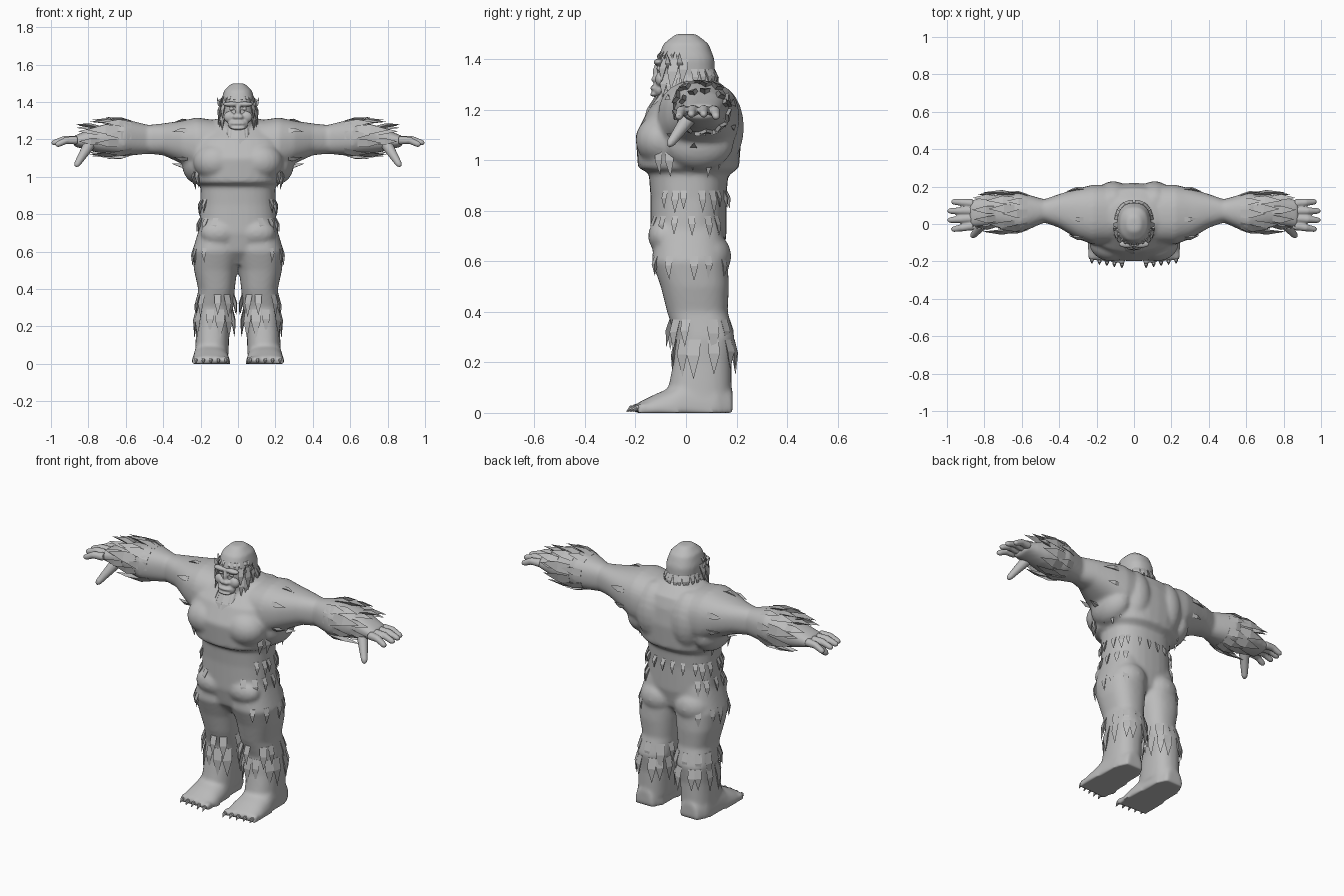
import bpy, bmesh, math, random
from mathutils import Vector, Matrix

random.seed(4)
if "Cube" in bpy.data.objects:
    bpy.data.objects.remove(bpy.data.objects["Cube"])

GREY = (0.5, 0.5, 0.5, 1)
grey = bpy.data.materials.new("grey_fur")
grey.use_nodes = True
grey.diffuse_color = GREY
grey.node_tree.nodes["Principled BSDF"].inputs["Base Color"].default_value = GREY


def finish(bm, name, voxel=None):
    """Turn a bmesh into a mirrored object, optionally fused into one smooth skin."""
    bmesh.ops.recalc_face_normals(bm, faces=bm.faces)
    mesh = bpy.data.meshes.new(name)
    bm.to_mesh(mesh)
    bm.free()
    mesh.materials.append(grey)
    ob = bpy.data.objects.new(name, mesh)
    bpy.context.collection.objects.link(ob)
    mirror = ob.modifiers.new("mirror", 'MIRROR')
    mirror.use_mirror_merge = False
    if voxel:
        fuse = ob.modifiers.new("fuse", 'REMESH')
        fuse.mode = 'VOXEL'
        fuse.voxel_size = voxel
        fuse.use_smooth_shade = True
        soften = ob.modifiers.new("soften", 'SMOOTH')
        soften.factor, soften.iterations = 0.5, 6


def place(axis, along, u, v):
    """Point from a position along an axis and two coordinates across it."""
    x, y, z = {'X': (along, u, v), 'Y': (u, along, v), 'Z': (u, v, along)}[axis]
    return Vector((x, y, max(z, 0)))


def on_ring(axis, ring, turn, power=2.4):
    """Point on a rounded-box section: position, centre u, centre v, radius u, radius v."""
    along, u, v, ru, rv = ring
    c, s = math.cos(math.tau * turn), math.sin(math.tau * turn)
    return place(axis, along,
                 u + ru * math.copysign(abs(c) ** (2 / power), c),
                 v + rv * math.copysign(abs(s) ** (2 / power), s))


def section(rings, along):
    """Section of a loft interpolated at any position."""
    for a, b in zip(rings, rings[1:]):
        if a[0] <= along <= b[0]:
            t = (along - a[0]) / (b[0] - a[0])
            return [p + (q - p) * t for p, q in zip(a, b)]


def skin(bm, loops):
    rows = [[bm.verts.new(p) for p in loop] for loop in loops]
    for a, b in zip(rows, rows[1:]):
        for i in range(len(a)):
            bm.faces.new((a[i - 1], a[i], b[i], b[i - 1]))
    bm.faces.new(rows[0])
    bm.faces.new(rows[-1])


def loft(bm, axis, rings, sides=32):
    skin(bm, [[on_ring(axis, ring, i / sides) for i in range(sides)] for ring in rings])


def tube(bm, points, radii, sides=10):
    """Tapered tube along a few points."""
    loops = []
    for i, (p, r) in enumerate(zip(points, radii)):
        heading = points[min(i + 1, len(points) - 1)] - points[max(i - 1, 0)]
        turn = heading.to_track_quat('Z', 'Y')
        loops.append([p + turn @ Vector((r * math.cos(t), r * math.sin(t), 0))
                      for t in (math.tau * k / sides for k in range(sides))])
    skin(bm, loops)


def blob(bm, centre, size):
    bmesh.ops.create_uvsphere(bm, u_segments=20, v_segments=12, radius=1,
                              matrix=Matrix.Translation(centre) @ Matrix.Diagonal((*size, 1)))


def tuft(bm, base, tip, side, out):
    """Flat pointed lock of fur, half sunk in the surface."""
    half = side * (tip - base).length * 0.16
    middle = base.lerp(tip, 0.4) + out * 0.01
    root = base - out * 0.02
    left, right, back = middle - half, middle + half, middle - out * 0.02
    a, b, c, d, e, f, g = [bm.verts.new(p) for p in
                           (base - half, base + half, right, left, tip, root, back)]
    for face in ((a, b, c, d), (d, c, e), (b, a, f), (b, f, g, c), (f, a, d, g), (c, g, e), (g, d, e)):
        bm.faces.new(face)


def cuff(bm, axis, rings, at, length, flare, count, start=0, stop=1, lean=0):
    """Row of tufts rooted on a loft, pointing along its axis."""
    ring = section(rings, at)
    along, u, v, ru, rv = ring
    end = (along + length, u, v, ru + flare, rv + flare)
    for i in range(count):
        turn = start + (stop - start) * (i + random.uniform(0.3, 0.7)) / count
        base = on_ring(axis, ring, turn)
        tip = on_ring(axis, end, turn) + Vector((0, -lean, 0))
        tip = base.lerp(tip, random.uniform(0.7, 1))
        side = (on_ring(axis, ring, turn + 0.02) - on_ring(axis, ring, turn - 0.02)).normalized()
        out = (base - place(axis, along, u, v)).normalized()
        tuft(bm, base, tip, side, out)


# Sections of the main forms
belly = [(z, 0, .01, wide, deep) for z, wide, deep in
         ((.53, .06, .07), (.6, .17, .13), (.7, .21, .15), (.85, .2, .15), (.98, .2, .16))]
chest = [(z, 0, y, wide, deep) for z, y, wide, deep in
         ((.94, .02, .19, .15), (.97, .01, .23, .2), (1.1, .01, .26, .21),
          (1.2, .03, .25, .18), (1.26, .05, .2, .14), (1.31, .04, .12, .09))]
head = [(z, 0, y, wide, deep) for z, y, wide, deep in
        ((1.16, .03, .07, .1), (1.26, 0, .085, .115), (1.4, 0, .092, .113),
         (1.46, 0, .075, .09), (1.5, 0, .035, .04))]
leg = [(.05, .14, .05, .09, .13), (.2, .135, .065, .088, .115), (.3, .125, .075, .1, .117),
       (.4, .115, .045, .098, .12), (.5, .12, .035, .115, .135), (.6, .115, .015, .13, .15),
       (.75, .1, .01, .1, .13)]
foot = [(y, .145, 0, wide, high) for y, wide, high in
        ((-.19, .1, .04), (-.12, .104, .075), (-.06, .1, .1), (0, .093, .15), (.12, .085, .15), (.185, .055, .09))]
arm = [(.1, .05, 1.15, .16, .15), (.22, .05, 1.17, .16, .147), (.3, .055, 1.185, .135, .115),
       (.4, .07, 1.2, .09, .085), (.48, .07, 1.2, .062, .077), (.61, .06, 1.21, .11, .1),
       (.75, .07, 1.2, .085, .07), (.88, .055, 1.19, .07, .028)]

# Body fused from torso, head and limbs, with the larger muscles
body = bmesh.new()
for form in (belly, chest, head, leg):
    loft(body, 'Z', form)
loft(body, 'Y', foot)
loft(body, 'X', arm)
blob(body, (.12, -.1, 1.08), (.12, .1, .1))
blob(body, (.11, .12, 1.13), (.1, .11, .17))
blob(body, (.11, .08, .62), (.11, .1, .1))
blob(body, (.1, -.09, .7), (.1, .06, .07))
blob(body, (.21, .05, 1.07), (.09, .14, .11))

# Toes along the front of the foot, each with a claw
claws = bmesh.new()
for i in range(5):
    toe = Vector((.065 + i * .04, -.19 + i * .006, .02))
    blob(body, toe, (.021, .03, .021))
    tube(claws, [toe, toe + Vector((0, -.03, 0)), toe + Vector((0, -.045, -.015))], [.012, .01, .002], 6)
finish(body, "body", 0.0105)
finish(claws, "toe_claws")

# Fingers fanned from the palm, and the drooping thumb
hand = bmesh.new()
for i in range(4):
    root = Vector((.86, -.01 + i * .04, 1.195))
    tip = Vector((1 - .01 * (i - 1.5) ** 2, -.03 + i * .05, 1.185 - .01 * abs(i - 1.5)))
    knuckle = root.lerp(tip, .5) + Vector((0, 0, .012))
    tube(hand, [root, knuckle, root.lerp(tip, .9), tip], [.024, .02, .016, .008])
root, tip = Vector((.79, .02, 1.18)), Vector((.868, -.07, 1.055))
tube(hand, [root, root.lerp(tip, .5), root.lerp(tip, .9), tip], [.034, .025, .018, .008])
finish(hand, "fingers", 0.0055)

# Brow, cheek, nose bridge, nostril, muzzle, lips and eye
face = bmesh.new()
blob(face, (.036, -.108, 1.388), (.046, .02, .014))
blob(face, (.045, -.1, 1.32), (.033, .022, .03))
blob(face, (0, -.11, 1.35), (.014, .022, .035))
blob(face, (.01, -.12, 1.32), (.02, .018, .014))
blob(face, (0, -.105, 1.28), (.055, .03, .035))
for z in (1.26, 1.285):
    blob(face, (0, -.128, z), (.04, .014, .009))
blob(face, (.034, -.108, 1.362), (.015, .01, .008))
finish(face, "face", 0.005)

# Beard, cheek hair, brow fringe and nape
hair = bmesh.new()
for z in (1.21, 1.24, 1.26):
    cuff(hair, 'Z', head, at=z, length=-.15, flare=0, count=4, start=.75, stop=.96, lean=.07)
for z in (1.34, 1.4):
    cuff(hair, 'Z', head, at=z, length=-.13, flare=.02, count=3, start=.86, stop=1.02, lean=.01)
cuff(hair, 'Z', head, at=1.36, length=.07, flare=.025, count=2, start=.88, stop=1)
cuff(hair, 'Z', head, at=1.43, length=-.05, flare=.012, count=5, start=.75, stop=1)
cuff(hair, 'Z', head, at=1.36, length=-.09, flare=.015, count=6, start=.02, stop=.25)
finish(hair, "beard_and_hair")

# Shaggy shins
shin = bmesh.new()
cuff(shin, 'Z', leg, at=.29, length=-.16, flare=.012, count=12)
cuff(shin, 'Z', leg, at=.37, length=-.15, flare=.018, count=10)
finish(shin, "shin_fur")

# Shaggy forearms
forearm = bmesh.new()
cuff(forearm, 'X', arm, at=.57, length=.16, flare=.022, count=9)
cuff(forearm, 'X', arm, at=.64, length=.18, flare=.005, count=10)
cuff(forearm, 'X', arm, at=.74, length=.13, flare=.008, count=6, stop=.55)
finish(forearm, "forearm_fur")

# Loose locks at the armpits, waist, hips and thighs
locks = bmesh.new()
cuff(locks, 'Z', chest, at=1.04, length=-.11, flare=-.01, count=5, start=-.11, stop=.11)
cuff(locks, 'Z', belly, at=.88, length=-.1, flare=.015, count=8, start=-.12, stop=.25)
cuff(locks, 'Z', belly, at=.78, length=-.1, flare=.02, count=6, start=-.2, stop=.15)
cuff(locks, 'Z', leg, at=.62, length=-.11, flare=.006, count=5, start=-.2, stop=.2)
cuff(locks, 'X', arm, at=.27, length=.1, flare=-.02, count=6)
finish(locks, "body_fur")
